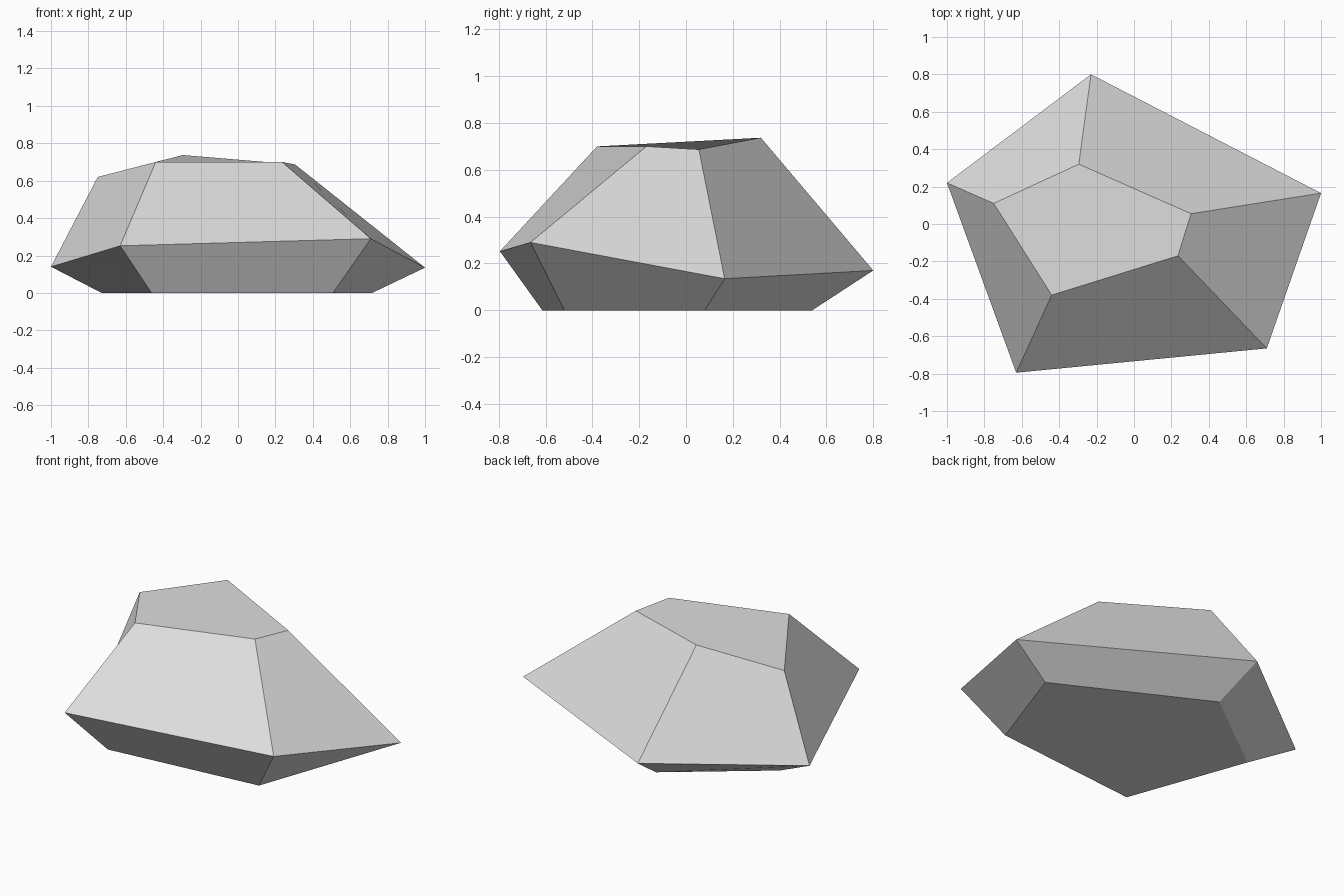
import bpy
import bmesh

default_cube = bpy.data.objects.get("Cube")
if default_cube:
    bpy.data.objects.remove(default_cube, do_unlink=True)

# Plain pale grey stone
stone = bpy.data.materials.new("pale_grey_stone")
stone.use_nodes = True
grey = (0.73, 0.73, 0.73, 1)
stone.diffuse_color = grey
stone.node_tree.nodes["Principled BSDF"].inputs["Base Color"].default_value = grey

# Irregular five-sided girdle and crown, counter-clockwise from the right corner
girdle = [(-1, 0.22, 0.14), (-0.63, -0.795, 0.252), (0.71, -0.665, 0.29),
          (1, 0.165, 0.135), (-0.23, 0.8, 0.17)]
crown = [(-0.75, 0.11, 0.62), (-0.44, -0.38, 0.7), (0.235, -0.17, 0.7),
         (0.305, 0.055, 0.687), (-0.295, 0.32, 0.737)]

# The foot is the girdle outline shrunk onto the ground
shrink = 0.723
foot = [(x * shrink - 0.006, y * shrink - 0.039, 0) for x, y, z in girdle]

# Skin the three rings and cap both ends
bm = bmesh.new()
rings = [[bm.verts.new(co) for co in ring] for ring in (foot, girdle, crown)]
for low, high in zip(rings, rings[1:]):
    for i in range(len(low)):
        j = (i + 1) % len(low)
        bm.faces.new((low[i], low[j], high[j], high[i]))
bm.faces.new(rings[-1])
bm.faces.new(reversed(rings[0]))
bmesh.ops.recalc_face_normals(bm, faces=bm.faces)

mesh = bpy.data.meshes.new("rock")
bm.to_mesh(mesh)
bm.free()
mesh.materials.append(stone)
rock = bpy.data.objects.new("rock", mesh)
bpy.context.collection.objects.link(rock)
